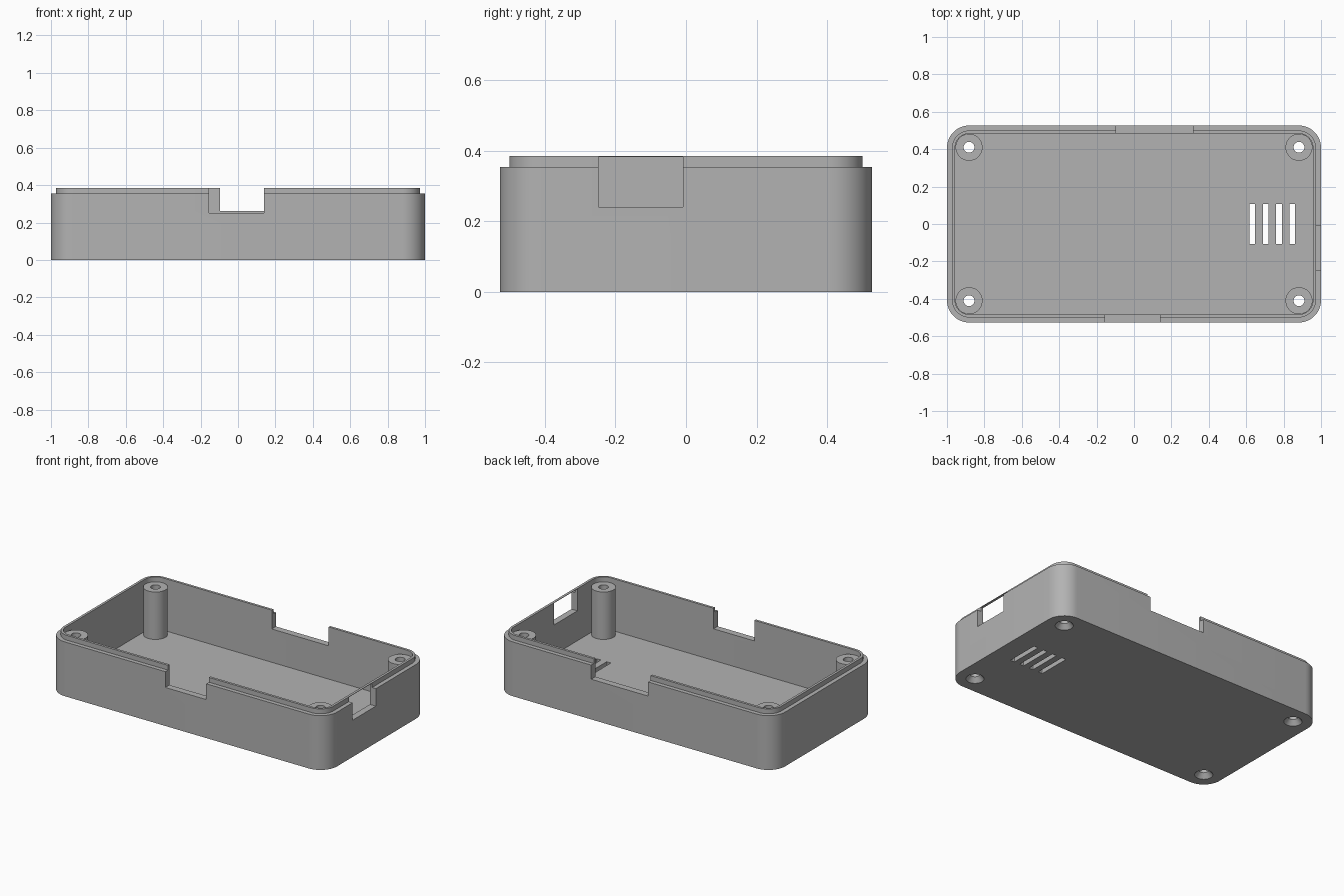
import bpy, bmesh
from math import sin, cos, pi

cube = bpy.data.objects.get("Cube")
if cube:
    bpy.data.objects.remove(cube, do_unlink=True)

grey = bpy.data.materials.new("grey plastic")
grey.use_nodes = True
grey.diffuse_color = (0.45, 0.45, 0.45, 1)
grey.node_tree.nodes["Principled BSDF"].inputs["Base Color"].default_value = grey.diffuse_color

HX, HY, WALL, CORNER = 1.0, 0.527, 0.043, 0.12
LEDGE, RIM, FLOOR = 0.354, 0.385, 0.045
POST_X, POST_Y, POST_R, HOLE_R = 0.882, 0.41, 0.072, 0.029


def make_object(name, bm):
    bmesh.ops.recalc_face_normals(bm, faces=bm.faces)
    mesh = bpy.data.meshes.new(name)
    bm.to_mesh(mesh)
    bm.free()
    mesh.materials.append(grey)
    obj = bpy.data.objects.new(name, mesh)
    bpy.context.collection.objects.link(obj)
    return obj


def rounded_ring(bm, inset, z, steps=12):
    """Rounded rectangle, shrunk inward by inset."""
    r = CORNER - inset
    verts = []
    for i, (sx, sy) in enumerate([(1, 1), (-1, 1), (-1, -1), (1, -1)]):
        for k in range(steps + 1):
            a = (i + k / steps) * pi / 2
            verts.append(bm.verts.new((sx * (HX - CORNER) + r * cos(a),
                                       sy * (HY - CORNER) + r * sin(a), z)))
    return verts


def round_ring(bm, x, y, r, z, sides=40):
    return [bm.verts.new((x + r * cos(2 * pi * k / sides),
                          y + r * sin(2 * pi * k / sides), z)) for k in range(sides)]


def loft(bm, rings, closed=False):
    pairs = list(zip(rings, rings[1:]))
    if closed:
        pairs.append((rings[-1], rings[0]))
    for a, b in pairs:
        for k in range(len(a)):
            j = (k + 1) % len(a)
            bm.faces.new((a[k], a[j], b[j], b[k]))
    if not closed:
        bm.faces.new(rings[0])
        bm.faces.new(rings[-1])


def add_box(bm, x0, x1, y0, y1, z0, z1):
    ring = [[bm.verts.new((x, y, z)) for x, y in
             ((x0, y0), (x1, y0), (x1, y1), (x0, y1))] for z in (z0, z1)]
    loft(bm, ring)


def smooth(obj):
    bpy.ops.object.select_all(action='DESELECT')
    obj.select_set(True)
    bpy.context.view_layer.objects.active = obj
    bpy.ops.object.shade_smooth_by_angle(angle=pi / 6)


CORNERS = [(sx * POST_X, sy * POST_Y) for sx in (-1, 1) for sy in (-1, 1)]

# Open tray with a stepped rim
bm = bmesh.new()
shell = [(0, 0), (0, LEDGE), (0.027, LEDGE), (0.027, RIM), (WALL, RIM), (WALL, FLOOR)]
loft(bm, [rounded_ring(bm, inset, z) for inset, z in shell])
tray = make_object("tray", bm)

# Cutters: port openings, vent slots and countersunk screw holes
bm = bmesh.new()
add_box(bm, -0.155, 0.14, -0.6, -0.45, 0.251, 0.5)
add_box(bm, -0.095, 0.315, 0.45, 0.6, 0.262, 0.5)
add_box(bm, 0.93, 1.1, -0.248, -0.008, 0.24, RIM - 0.003)
for i in range(4):
    x = 0.632 + 0.0715 * i
    add_box(bm, x - 0.015, x + 0.015, -0.108, 0.108, -0.1, 0.1)
for x, y in CORNERS:
    profile = [(0.054, -0.02), (0.054, 0), (HOLE_R, 0.03), (HOLE_R, 0.1)]
    loft(bm, [round_ring(bm, x, y, r, z) for r, z in profile])
cutter = make_object("opening_cutter", bm)
cutter.hide_render = True

cut = tray.modifiers.new("openings", 'BOOLEAN')
cut.operation = 'DIFFERENCE'
cut.solver = 'EXACT'
cut.object = cutter
bpy.context.view_layer.objects.active = tray
bpy.ops.object.modifier_apply(modifier=cut.name)
bpy.data.objects.remove(cutter, do_unlink=True)
smooth(tray)

# Hollow screw posts
for (x, y), label in zip(CORNERS, ("front_right", "back_right", "front_left", "back_left")):
    bm = bmesh.new()
    profile = [(POST_R, FLOOR), (POST_R, LEDGE), (HOLE_R, LEDGE), (HOLE_R, FLOOR)]
    loft(bm, [round_ring(bm, x, y, r, z) for r, z in profile], closed=True)
    smooth(make_object("screw_post_" + label, bm))
